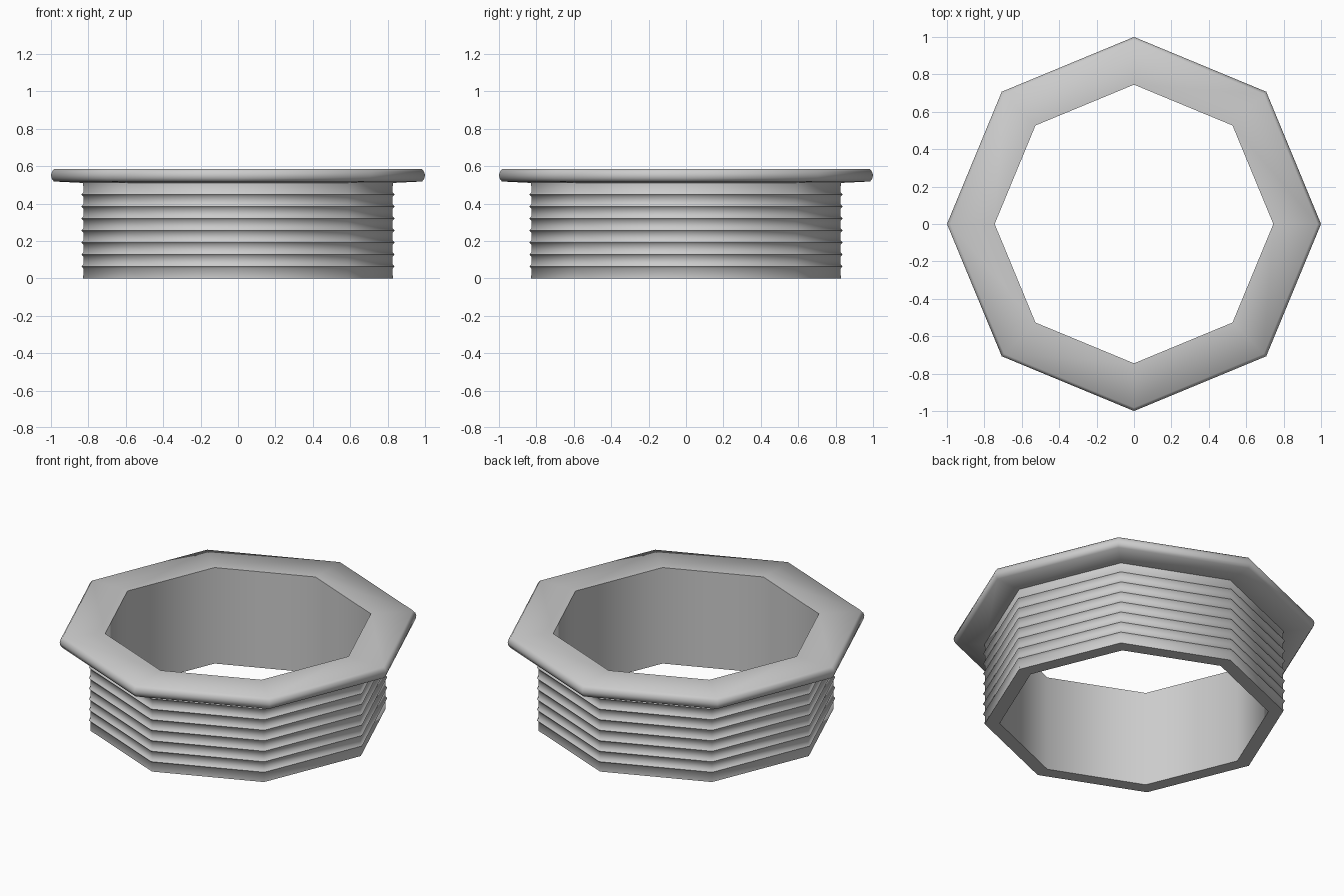
import bpy, bmesh, math

if "Cube" in bpy.data.objects:
    bpy.data.objects.remove(bpy.data.objects["Cube"])

SIDES = 8


def lathe(name, profile, angle):
    """Revolve a closed (radius, z) profile into an eight-sided ring."""
    bm = bmesh.new()
    rings = []
    for i in range(SIDES):
        a = 2 * math.pi * i / SIDES
        rings.append([bm.verts.new((r * math.cos(a), r * math.sin(a), z)) for r, z in profile])
    n = len(profile)
    for i in range(SIDES):
        a, b = rings[i], rings[(i + 1) % SIDES]
        for j in range(n):
            k = (j + 1) % n
            bm.faces.new((a[j], b[j], b[k], a[k]))
    bmesh.ops.recalc_face_normals(bm, faces=bm.faces)
    mesh = bpy.data.meshes.new(name)
    bm.to_mesh(mesh)
    bm.free()
    obj = bpy.data.objects.new(name, mesh)
    bpy.context.collection.objects.link(obj)
    bpy.context.view_layer.objects.active = obj
    obj.select_set(True)
    bpy.ops.object.shade_smooth_by_angle(angle=math.radians(angle))
    obj.select_set(False)
    return obj


# Profile runs from the inner wall, out along the bottom and up the ribbed side
profile = [(0.745, 0.0), (0.828, 0.0)]
for i in range(1, 8):
    z = 0.064 * i
    profile += [(0.826, z - 0.012), (0.837, z), (0.826, z + 0.012)]

# Flange with a rounded rim, then back to the inner wall
profile += [(0.828, 0.51), (0.985, 0.518), (0.997, 0.535), (1.0, 0.552),
            (0.995, 0.57), (0.982, 0.585), (0.745, 0.585)]

lathe("threaded_collar", profile, 60)
